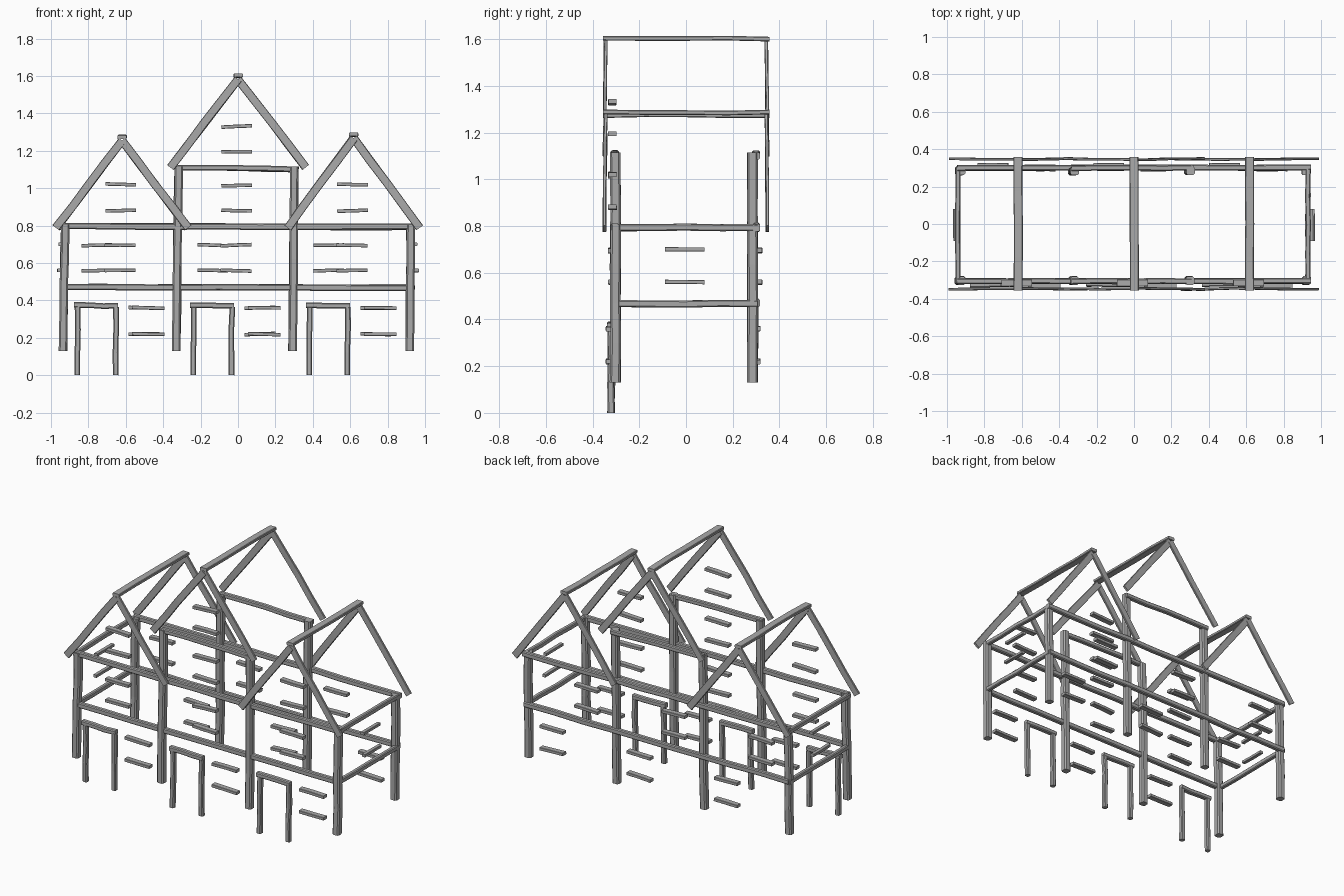
import bpy, bmesh, math, random
from mathutils import Vector

if "Cube" in bpy.data.objects:
    bpy.data.objects.remove(bpy.data.objects["Cube"])

random.seed(4)
wood = bpy.data.materials.new("grey_timber")
wood.diffuse_color = (0.4, 0.4, 0.4, 1)
wood.use_nodes = True
wood.node_tree.nodes["Principled BSDF"].inputs["Base Color"].default_value = wood.diffuse_color


def beam(name, a, b, w, h, side, segs=4, jit=0.0025, chamfer=0.18):
    """Slightly rough chamfered timber from a to b; w is measured along side."""
    a, b = Vector(a), Vector(b)
    d = (b - a).normalized()
    u = Vector(side)
    u = (u - d * u.dot(d)).normalized()
    v = d.cross(u)
    c = chamfer * min(w, h)
    x, y = w / 2, h / 2
    prof = [(x, -y + c), (x, y - c), (x - c, y), (-x + c, y),
            (-x, y - c), (-x, -y + c), (-x + c, -y), (x - c, -y)]
    bm = bmesh.new()
    rings = []
    for i in range(segs + 1):
        o = a.lerp(b, i / segs)
        ju, jv = random.uniform(-jit, jit), random.uniform(-jit, jit)
        rings.append([bm.verts.new(o + u * (p + ju) + v * (q + jv)) for p, q in prof])
    for r, s in zip(rings, rings[1:]):
        for k in range(8):
            n = (k + 1) % 8
            bm.faces.new((r[k], r[n], s[n], s[k]))
    bm.faces.new(rings[0][::-1])
    bm.faces.new(rings[-1])
    bmesh.ops.recalc_face_normals(bm, faces=bm.faces)
    me = bpy.data.meshes.new(name)
    bm.to_mesh(me)
    bm.free()
    me.materials.append(wood)
    ob = bpy.data.objects.new(name, me)
    bpy.context.collection.objects.link(ob)
    return ob


X, Y, Z = (1, 0, 0), (0, 1, 0), (0, 0, 1)
FRONT, BACK = -0.302, 0.285

for y, tag in ((FRONT, "front"), (BACK, "back")):
    # Posts: short at the corners, tall in the middle
    for xb, xt, top in ((-0.935, -0.925, 0.805), (-0.33, -0.318, 1.115),
                        (0.293, 0.3, 1.115), (0.918, 0.923, 0.805)):
        beam(tag + "_post", (xb, y, 0.13), (xt, y, top), 0.045, 0.045, X)
    # Long floor and eaves beams
    yb = y + (-0.003 if y < 0 else 0.015)
    beam(tag + "_floor_beam", (-0.945, yb, 0.472), (0.935, yb, 0.468), 0.03, 0.033, Y, 9)
    beam(tag + "_eaves_beam", (-0.945, yb, 0.797), (0.945, yb, 0.792), 0.03, 0.033, Y, 9)
    beam(tag + "_tie_beam", (-0.335, yb, 1.11), (0.32, yb, 1.102), 0.03, 0.03, Y)

# Cross beams on the two ends
for x, tag in ((-0.942, "left"), (0.93, "right")):
    for z in (0.467, 0.793):
        beam(tag + "_cross_beam", (x, -0.315, z), (x, 0.305, z), 0.027, 0.03, X)

# Three gabled roofs: ridge board and four flat rafters each
for cx, apex, foot, half in ((-0.62, 1.285, 0.79, 0.353), (0, 1.613, 1.113, 0.362),
                             (0.618, 1.297, 0.79, 0.353)):
    beam("ridge_board", (cx, -0.355, apex - 0.011), (cx, 0.357, apex - 0.011), 0.048, 0.02, X)
    for sy in (-1, 1):
        for s in (-1, 1):
            beam("rafter", (cx, sy * 0.344, apex - 0.03), (cx + s * half, sy * 0.349, foot - 0.002),
                 0.014, 0.044, Y, 4, 0.002)


def plank(name, cx, y, z, length=0.165):
    t = random.uniform(-0.003, 0.003)
    beam(name, (cx - length / 2, y, z - t), (cx + length / 2, y, z + t), 0.036, 0.019, Y, 2, 0.001, 0.1)


for bay in (-0.62, 0.0, 0.62):
    # Door frame
    for dx in (-0.24, -0.036):
        beam("door_post", (bay + dx, -0.32, 0), (bay + dx + 0.004, -0.32, 0.365), 0.03, 0.03, X, 3)
    beam("door_lintel", (bay - 0.257, -0.32, 0.374), (bay - 0.021, -0.32, 0.37), 0.032, 0.03, Y, 3)
    # Window ledges and heads
    for z in (0.22, 0.36):
        plank("front_lower_plank", bay + 0.14, -0.325, z, 0.175)
        plank("back_lower_plank", bay + 0.117, 0.3, z)
    for z in (0.56, 0.695):
        plank("front_upper_plank", bay - 0.01, -0.315, z)
        plank("back_upper_plank", bay - 0.135, 0.308, z)
    for z in ((0.88, 1.015, 1.195, 1.33) if bay == 0 else (0.88, 1.02)):
        plank("gable_plank", bay - 0.007, -0.315, z)

# End wall planks
for sx in (-1, 1):
    for z, x in ((0.56, 0.955), (0.7, 0.947)):
        beam("end_plank", (sx * x, -0.09, z), (sx * x, 0.08, z), 0.024, 0.018, X, 2, 0.001, 0.1)
